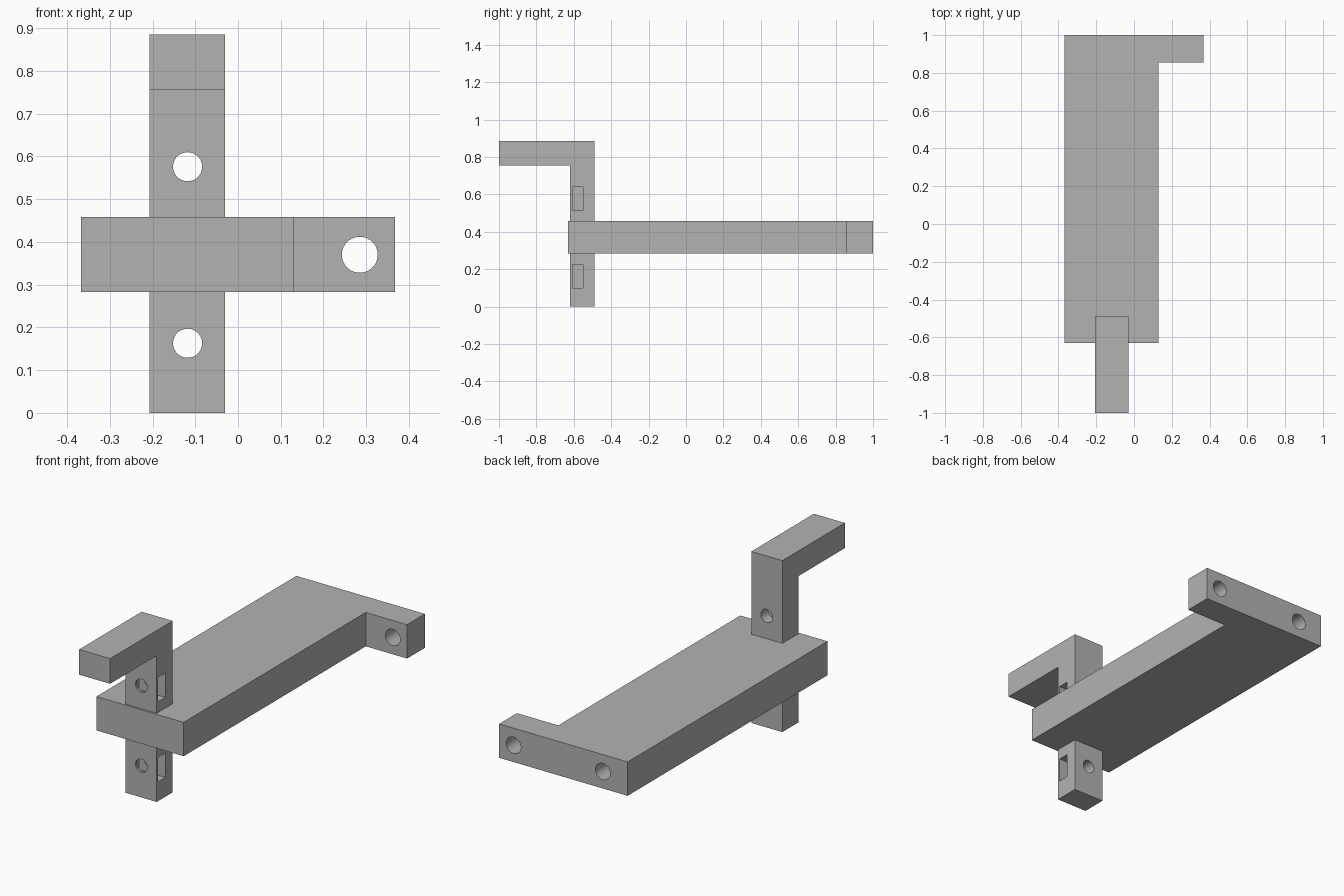
import bpy, bmesh, math
from mathutils import Matrix

if "Cube" in bpy.data.objects:
    bpy.data.objects.remove(bpy.data.objects["Cube"])

grey = bpy.data.materials.new("plain grey")
grey.diffuse_color = (0.45, 0.45, 0.45, 1)
grey.use_nodes = True
grey.node_tree.nodes["Principled BSDF"].inputs["Base Color"].default_value = grey.diffuse_color


def finish(name, bm):
    bmesh.ops.recalc_face_normals(bm, faces=bm.faces)
    me = bpy.data.meshes.new(name)
    bm.to_mesh(me)
    bm.free()
    me.materials.append(grey)
    ob = bpy.data.objects.new(name, me)
    bpy.context.collection.objects.link(ob)
    return ob


def prism(name, outline, offset):
    """Extrude a closed outline of 3D points along an offset."""
    bm = bmesh.new()
    face = bm.faces.new([bm.verts.new(p) for p in outline])
    new = bmesh.ops.extrude_face_region(bm, geom=[face])["geom"]
    bmesh.ops.translate(bm, vec=offset,
                        verts=[v for v in new if isinstance(v, bmesh.types.BMVert)])
    return finish(name, bm)


def box(name, x0, x1, y0, y1, z0, z1):
    return prism(name, [(x0, y0, z0), (x1, y0, z0), (x1, y1, z0), (x0, y1, z0)],
                 (0, 0, z1 - z0))


def bore(name, x, z, r, y0, y1):
    """Round cutter running along y."""
    bm = bmesh.new()
    m = Matrix.Translation((x, (y0 + y1) / 2, z)) @ Matrix.Rotation(math.pi / 2, 4, 'X')
    bmesh.ops.create_cone(bm, cap_ends=True, segments=40, radius1=r, radius2=r,
                          depth=y1 - y0, matrix=m)
    return finish(name, bm)


def combine(target, other, operation):
    mod = target.modifiers.new(other.name, 'BOOLEAN')
    mod.operation, mod.object, mod.solver = operation, other, 'EXACT'
    other.hide_render = True
    bpy.context.view_layer.objects.active = target
    bpy.ops.object.modifier_apply(modifier=mod.name)
    bpy.data.objects.remove(other)


# Long flat plate with a side tab at the back
Z0, Z1 = 0.283, 0.458
bracket = prism("bracket",
                [(x, y, Z0) for x, y in [(-0.367, -0.63), (0.131, -0.63), (0.131, 0.855),
                                         (0.367, 0.855), (0.367, 1), (-0.367, 1)]],
                (0, 0, Z1 - Z0))

# Upright with a forward-pointing hook on top
upright = prism("hooked_upright",
                [(-0.207, y, z) for y, z in [(-0.49, 0), (-0.49, 0.885), (-1, 0.885),
                                             (-1, 0.755), (-0.62, 0.755), (-0.62, 0)]],
                (0.177, 0, 0))
combine(bracket, upright, 'UNION')

# Screw holes and side nut slots in the upright
for z in (0.163, 0.576):
    combine(bracket, bore("screw_hole", -0.118, z, 0.034, -0.7, -0.4), 'DIFFERENCE')
    combine(bracket, box("nut_slot", -0.18, 0.02, -0.608, -0.55, z - 0.063, z + 0.063),
            'DIFFERENCE')

# Through hole in the tab, blind hole in the back edge
combine(bracket, bore("tab_hole", 0.285, 0.37, 0.042, 0.8, 1.05), 'DIFFERENCE')
combine(bracket, bore("blind_hole", -0.225, 0.37, 0.042, 0.855, 1.05), 'DIFFERENCE')

# Smooth the bores, keep the edges sharp
bpy.ops.object.select_all(action='DESELECT')
bracket.select_set(True)
bpy.context.view_layer.objects.active = bracket
bpy.ops.object.shade_smooth_by_angle(angle=math.radians(30))
